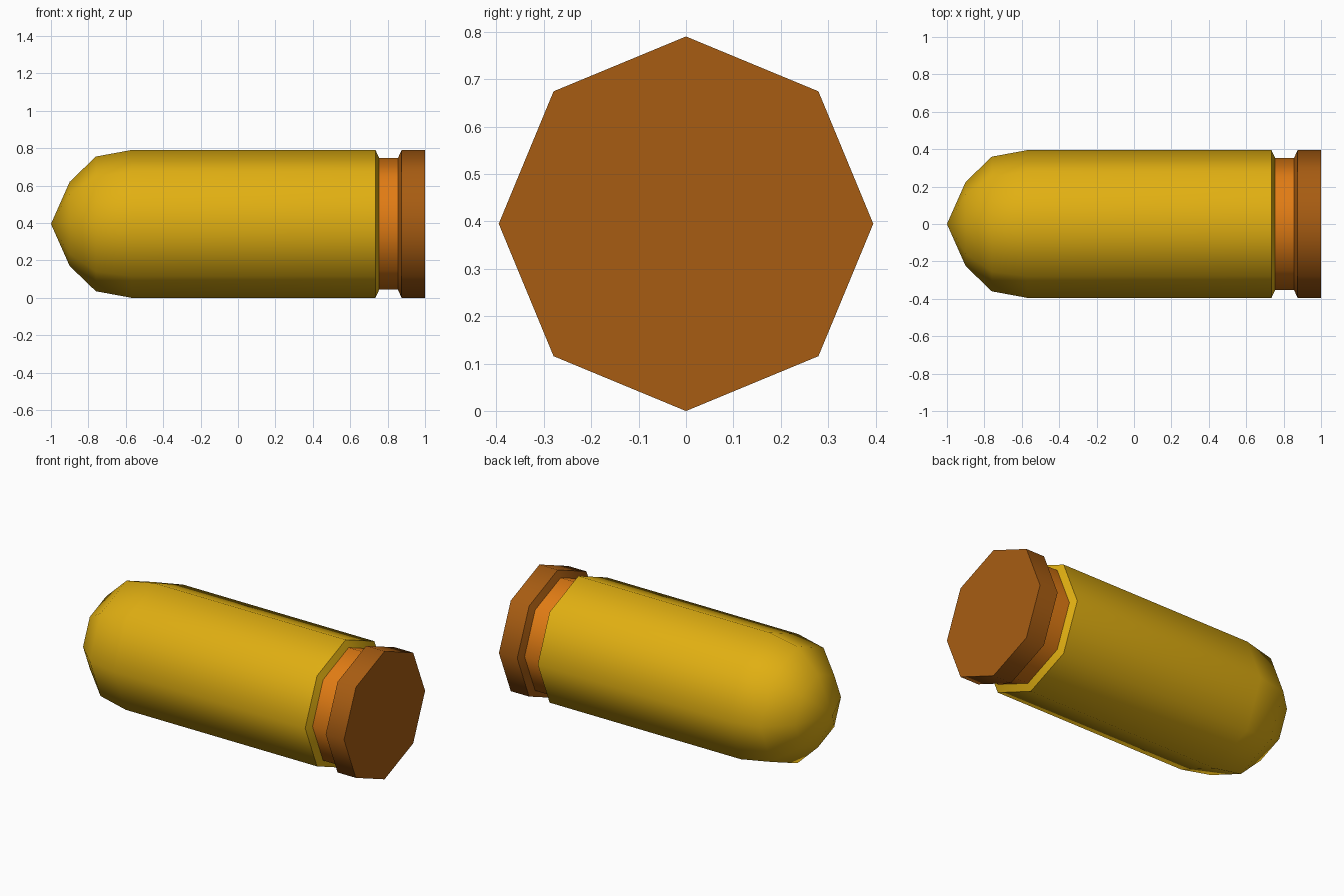
import bpy
import bmesh
import math

SIDES = 8
RADIUS = 0.395
GROOVE = 0.352

cube = bpy.data.objects.get("Cube")
if cube:
    bpy.data.objects.remove(cube, do_unlink=True)


def make_material(name, colour):
    mat = bpy.data.materials.new(name)
    mat.use_nodes = True
    mat.diffuse_color = (*colour, 1)
    mat.node_tree.nodes["Principled BSDF"].inputs["Base Color"].default_value = (*colour, 1)
    return mat


def lathe(name, profile, mat):
    """Turn (x, radius) points around the long axis; radius 0 makes a tip."""
    bm = bmesh.new()
    rings = []
    for x, r in profile:
        angles = [2 * math.pi * i / SIDES for i in range(SIDES if r else 1)]
        rings.append([bm.verts.new((x, r * math.cos(a), RADIUS + r * math.sin(a)))
                      for a in angles])
    for a, b in zip(rings, rings[1:]):
        for i in range(SIDES):
            j = (i + 1) % SIDES
            if len(a) == 1:
                bm.faces.new((a[0], b[j], b[i]))
            else:
                bm.faces.new((a[i], a[j], b[j], b[i]))
    # Flat end cap where the part ends the whole model
    if profile[-1][0] == 1:
        bm.faces.new(rings[-1])
    bmesh.ops.recalc_face_normals(bm, faces=bm.faces)
    # Open strips need an explicit outward check
    bm.normal_update()
    side = max(bm.faces, key=lambda f: abs(f.normal.z))
    if side.normal.z * (side.calc_center_median().z - RADIUS) < 0:
        bmesh.ops.reverse_faces(bm, faces=bm.faces)
    mesh = bpy.data.meshes.new(name)
    bm.to_mesh(mesh)
    bm.free()
    mesh.materials.append(mat)
    obj = bpy.data.objects.new(name, mesh)
    bpy.context.collection.objects.link(obj)
    bpy.ops.object.select_all(action='DESELECT')
    obj.select_set(True)
    bpy.context.view_layer.objects.active = obj
    bpy.ops.object.shade_smooth_by_angle(angle=math.radians(50))
    return obj


gold = make_material("gold", (0.75, 0.43, 0.006))
orange = make_material("orange", (0.75, 0.2, 0.007))
brown = make_material("brown", (0.39, 0.108, 0.006))

# Rounded nose, long body and its rear chamfer
lathe("body", [(-1, 0), (-0.9, 0.225), (-0.76, 0.36), (-0.57, RADIUS),
               (0.735, RADIUS), (0.755, GROOVE)], gold)
# Narrow ring between body and base
lathe("groove", [(0.755, GROOVE), (0.855, GROOVE)], orange)
# Base rim with front chamfer and flat end
lathe("rim", [(0.855, GROOVE), (0.875, RADIUS), (1, RADIUS)], brown)
